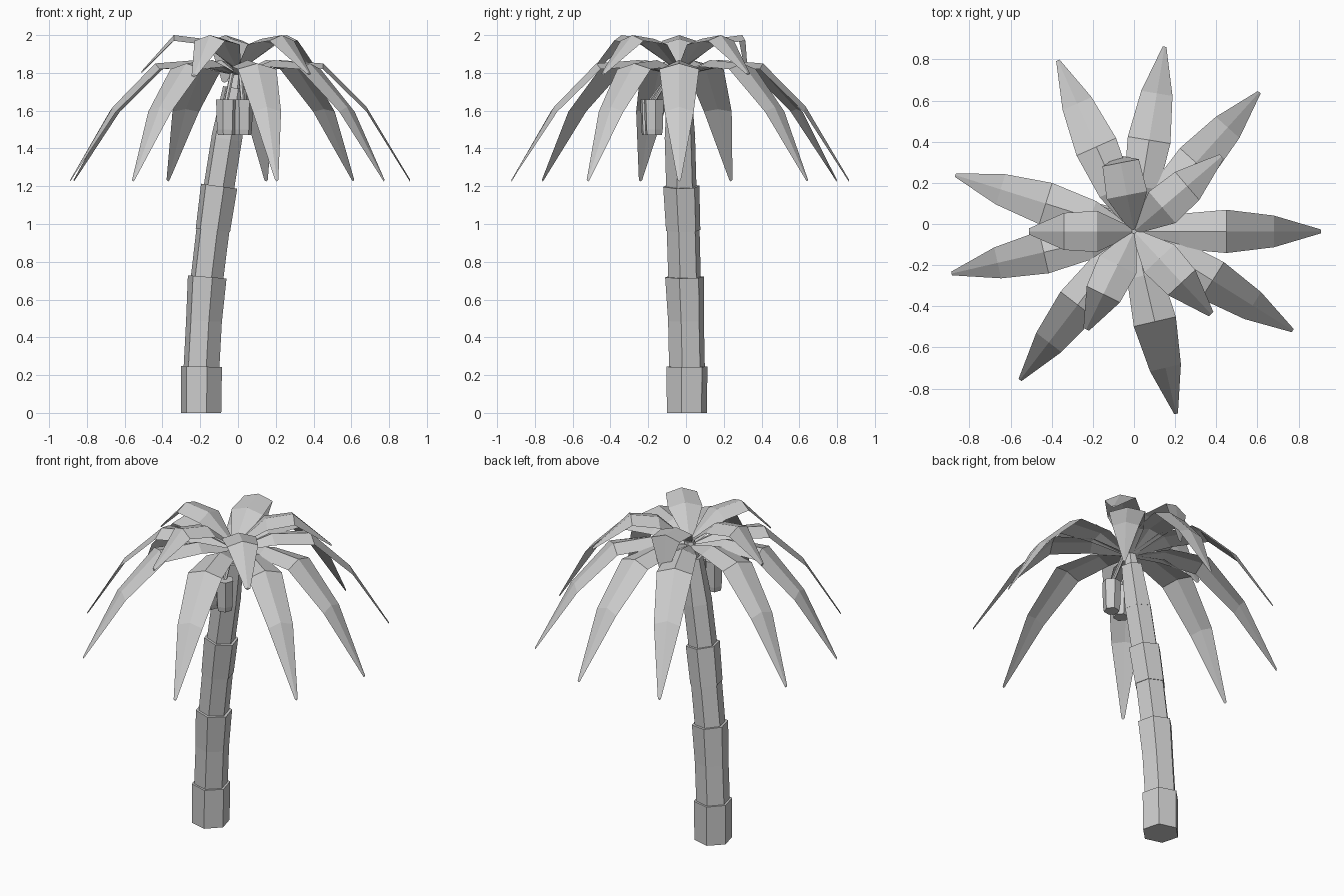
import bpy, bmesh, math
from mathutils import Vector

if "Cube" in bpy.data.objects:
    bpy.data.objects.remove(bpy.data.objects["Cube"])

grey = bpy.data.materials.new("plain_grey")
grey.diffuse_color = (0.6, 0.6, 0.6, 1)
grey.use_nodes = True
grey.node_tree.nodes["Principled BSDF"].inputs["Base Color"].default_value = grey.diffuse_color


def loft(name, rings):
    """Closed skin through a list of equal-sized rings of points."""
    bm = bmesh.new()
    vs = [[bm.verts.new(p) for p in ring] for ring in rings]
    n = len(vs[0])
    for a, b in zip(vs, vs[1:]):
        for i in range(n):
            j = (i + 1) % n
            bm.faces.new((a[i], a[j], b[j], b[i]))
    bm.faces.new(vs[0][::-1])
    bm.faces.new(vs[-1])
    bmesh.ops.recalc_face_normals(bm, faces=bm.faces)
    me = bpy.data.meshes.new(name)
    bm.to_mesh(me)
    bm.free()
    me.materials.append(grey)
    ob = bpy.data.objects.new(name, me)
    bpy.context.collection.objects.link(ob)
    return ob


def hexagon(c, r, tilt=0.0, turn=-15):
    """Six-sided ring; tilt is the lean of its plane towards +x."""
    pts = []
    for k in range(6):
        a = math.radians(turn + 60 * k)
        x, y = r * math.cos(a), r * math.sin(a)
        pts.append(Vector((c[0] + x, c[1] + y, c[2] - x * tilt)))
    return pts


# Trunk: leaning stack of hexagonal segments
path = [(-.195, .005, 0), (-.193, .005, .245), (-.18, .0, .487), (-.163, -.008, .72),
        (-.133, -.015, .967), (-.1, -.025, 1.2), (-.06, -.032, 1.45), (-.015, -.036, 1.72)]
radii = [(.11, .112), (.098, .098), (.098, .106), (.089, .09),
         (.094, .099), (.083, .083), (.084, .066)]
lean = [0, .02, .05, .08, .11, .14, .16, .16]
for i, (r0, r1) in enumerate(radii):
    loft(f"trunk_segment_{i + 1}", [hexagon(path[i], r0, lean[i]),
                                    hexagon(path[i + 1], r1, lean[i + 1])])
loft("trunk_top", [hexagon(path[-1], .045, .16), hexagon((0, -.036, 1.82), .03)])


def leaf(name, angle, rows, crown=(0, -.036)):
    """Folded leaf; each row is radius, ridge height, half width, fold depth."""
    a = math.radians(angle)
    out, side = Vector((math.cos(a), math.sin(a), 0)), Vector((-math.sin(a), math.cos(a), 0))
    rings = []
    for r, z, w, d in rows:
        m = Vector((crown[0], crown[1], z)) + out * r
        low = Vector((0, 0, -d))
        rings.append([m + side * w + low, m, m - side * w + low, m + Vector((0, 0, -.012))])
    loft(name, rings)


# Lower ring of nine long drooping leaves
lower = [(.02, 1.80, .02, .01), (.22, 1.868, .085, .035), (.45, 1.85, .105, .03),
         (.68, 1.62, .077, .025), (.91, 1.237, .009, .004)]
for i, a in enumerate([80.6, 48, 0, -32, -77, -127.5, -167, 162.5, 114]):
    leaf(f"lower_leaf_{i + 1}", a, lower)

# Upper ring of five short curled leaves
for i, (a, tip, tip_z) in enumerate([(180, .51, 1.81), (-116, .53, 1.79), (-47, .55, 1.8),
                                     (40.5, .56, 1.8), (101, .37, 1.76)]):
    leaf(f"upper_leaf_{i + 1}", a, [(.01, 1.83, .02, .01), (.18, 1.98, .1, .03),
                                    (.34, 2.0, .09, .03), (tip, tip_z, .015, .005)])

# Coconuts hanging in front of the trunk
for i, (x, y) in enumerate([(-.062, -.19), (.025, -.17)]):
    loft(f"coconut_{i + 1}", [hexagon((x, y, 1.47), .045, 0, 10),
                              hexagon((x, y, 1.50), .05, 0, 10),
                              hexagon((x, y, 1.66), .055, 0, 10)])
    loft(f"coconut_stem_{i + 1}", [hexagon((x, y, 1.65), .012),
                                   hexagon((x * .5, -.08, 1.8), .012)])
